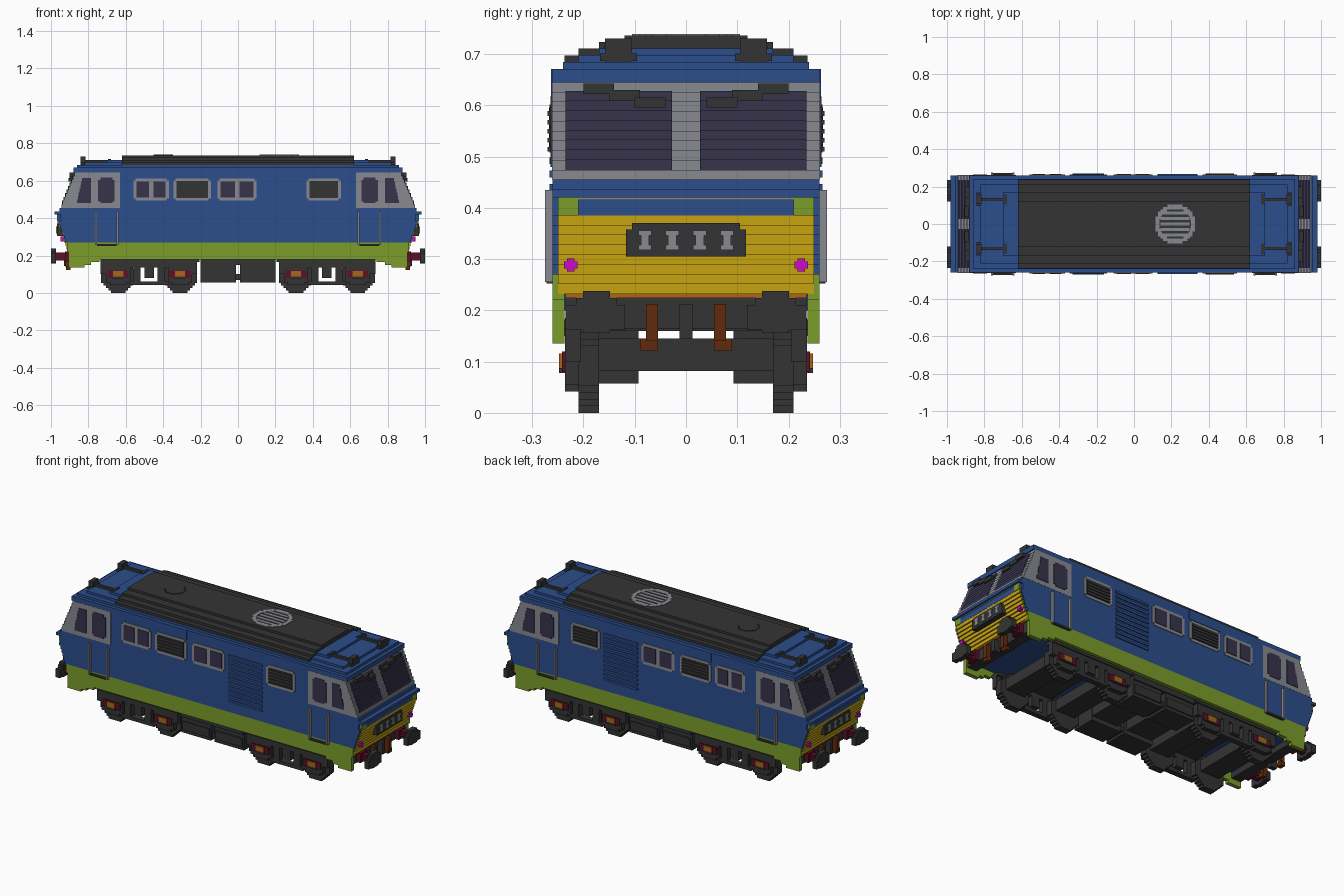
import bpy, bmesh, math

cube = bpy.data.objects.get("Cube")
if cube:
    bpy.data.objects.remove(cube, do_unlink=True)

V = 0.0132          # size of one block step


def material(name, r, g, b):
    m = bpy.data.materials.new(name)
    m.use_nodes = True
    m.diffuse_color = (r, g, b, 1)
    m.node_tree.nodes["Principled BSDF"].inputs["Base Color"].default_value = (r, g, b, 1)
    return m


BLUE = material("body blue", 0.025, 0.075, 0.26)
GREEN = material("skirt green", 0.20, 0.34, 0.024)
YELLOW = material("warning yellow", 0.57, 0.37, 0.005)
GREY = material("trim grey", 0.245, 0.255, 0.28)
DARK = material("dark grey", 0.034, 0.034, 0.034)
GLASS = material("window glass", 0.038, 0.034, 0.073)
RED = material("crimson", 0.11, 0.005, 0.02)
ORANGE = material("axle orange", 0.40, 0.13, 0.009)
BROWN = material("hose brown", 0.12, 0.024, 0.004)
PINK = material("lamp magenta", 0.60, 0.003, 0.58)


def build(name, mat, boxes, mirror=""):
    """One object from boxes (x0, x1, y0, y1, z0, z1), mirrored over the given axes."""
    bm = bmesh.new()
    for sx in ((1, -1) if "x" in mirror else (1,)):
        for sy in ((1, -1) if "y" in mirror else (1,)):
            for x0, x1, y0, y1, z0, z1 in boxes:
                vs = bmesh.ops.create_cube(bm, size=1)["verts"]
                for v in vs:
                    v.co.x = sx * ((x0 + x1) / 2 + v.co.x * (x1 - x0))
                    v.co.y = sy * ((y0 + y1) / 2 + v.co.y * (y1 - y0))
                    v.co.z = (z0 + z1) / 2 + v.co.z * (z1 - z0)
    bmesh.ops.recalc_face_normals(bm, faces=bm.faces)
    me = bpy.data.meshes.new(name)
    bm.to_mesh(me)
    bm.free()
    me.materials.append(mat)
    ob = bpy.data.objects.new(name, me)
    bpy.context.collection.objects.link(ob)
    return ob


def disc(cu, cv, r):
    """Rows (u0, u1, v0, v1) that make a stepped circle."""
    n = max(3, round(2 * r / V))
    h = 2 * r / n
    rows = []
    for i in range(n):
        v = -r + h * (i + 0.5)
        w = max(1, round(math.sqrt(r * r - v * v) / V)) * V
        rows.append((cu - min(w, r), cu + min(w, r), cv + v - h / 2, cv + v + h / 2))
    return rows


def layers(z0, z1, n):
    h = (z1 - z0) / n
    return [(z0 + i * h, z0 + (i + 1) * h) for i in range(n)]


def nose(z):        # end of the lower nose at a height
    return 0.91 + (z - 0.23) * 0.36


def screen(z):      # end of the sloping cab front at a height
    return 0.945 - (z - 0.455) * 0.42


# Main body, stepped at both ends
body = [(-nose(a), nose(a), -0.26, 0.26, a, b) for a, b in layers(0.27, 0.385, 6)]
body += [(-0.965, 0.965, -0.25, 0.25, 0.385, 0.42), (-0.95, 0.95, -0.26, 0.26, 0.385, 0.42),
         (-0.98, 0.98, -0.26, 0.26, 0.42, 0.436), (-0.955, 0.955, -0.26, 0.26, 0.436, 0.455),
         (-0.64, 0.64, -0.26, 0.26, 0.455, 0.645)]
build("body_shell", BLUE, body)
build("floor", BLUE, [(-0.86, 0.86, -0.24, 0.24, 0.20, 0.28)])

# Blue roof edge, narrowing in steps
build("roof_edge", BLUE, [
    (-0.88, 0.88, -0.26, 0.26, 0.645, 0.671), (-0.86, 0.86, -0.24, 0.24, 0.671, 0.685),
    (-0.82, 0.82, -0.21, 0.21, 0.685, 0.698), (-0.70, 0.70, -0.17, 0.17, 0.698, 0.711),
    (-0.345, -0.145, -0.263, 0.263, 0.615, 0.671)])

# Dark roof panel, access hatch and fan grille
build("roof_panel", DARK, [(-0.62, 0.62, -y, y, z, z + 0.0135) for y, z in
                           ((0.237, 0.684), (0.21, 0.697), (0.17, 0.710), (0.12, 0.7225))])
build("roof_hatch", DARK, [(u0, u1, v0, v1, 0.73, 0.739) for u0, u1, v0, v1 in disc(-0.4, 0, 0.055)])
ring = []
for u0, u1, v0, v1 in disc(0.22, 0, 0.105):
    v = (v0 + v1) / 2
    w = math.sqrt(max(0, 0.085 ** 2 - v * v))
    if w < 0.02:
        ring.append((u0, u1, v0, v1, 0.71, 0.739))
    else:
        ring += [(u0, 0.22 - w, v0, v1, 0.71, 0.739), (0.22 + w, u1, v0, v1, 0.71, 0.739)]
ring += [(0.22 - 0.078, 0.22 + 0.078, y - 0.008, y + 0.008, 0.71, 0.738)
         for y in (-0.06, -0.03, 0, 0.03, 0.06)]
build("roof_fan_grille", GREY, ring)

# Roof horns
build("horn_pipe", DARK, [(0.68, 0.83, 0.125, 0.14, 0.69, 0.712), (0.68, 0.695, 0.105, 0.16, 0.69, 0.715)], "xy")
build("horn_bell", DARK, [(0.815, 0.842, *r) for r in disc(0.132, 0.694, 0.036)], "xy")

# Green skirt, open underneath, deeper at the ends
build("skirt", GREEN, [(0, 0.905, 0.237, 0.26, 0.18, 0.271), (0.82, 0.905, 0.237, 0.26, 0.135, 0.18),
                       (0.785, 0.82, 0.237, 0.26, 0.15, 0.18), (0.74, 0.785, 0.237, 0.26, 0.165, 0.18),
                       (0.90, 0.915, 0.237, 0.26, 0.22, 0.271)], "xy")

# Yellow nose panel
build("nose_panel", YELLOW, [(0.85, nose(a) + 0.005, -0.25, 0.25, a, b)
                             for a, b in layers(0.232, 0.385, 8)], "x")
build("nose_lower_line", ORANGE, [(0.86, 0.912, -0.235, 0.235, 0.224, 0.232)], "x")
build("nose_corner_patch", GREEN, [(0.94, 0.968, 0.21, 0.25, 0.385, 0.42)], "xy")
build("nose_trim_line", GREY, [(0.95, 0.968, -0.21, 0.21, 0.415, 0.42)], "x")
build("indicator_panel", DARK, [(0.93, 0.968, -0.117, 0.117, 0.305, 0.358),
                                (0.93, 0.968, -0.105, 0.105, 0.358, 0.37)], "x")
blinds = []
for y in (-0.08, -0.027, 0.027, 0.08):
    blinds += [(0.96, 0.972, y - 0.008, y + 0.008, 0.32, 0.356)]
    blinds += [(0.96, 0.972, y - 0.013, y + 0.013, z, z + 0.01) for z in (0.318, 0.346)]
build("indicator_blinds", GREY, blinds, "x")
build("marker_lamp", PINK, [(0.92, 0.95, 0.212, 0.238, 0.282, 0.295),
                            (0.92, 0.95, 0.218, 0.232, 0.276, 0.301)], "xy")

# Cab window frames and glass on the sloping front and the sides
slope = layers(0.455, 0.645, 10)
build("cab_frame", GREY, [(0.63, screen(a), -0.261, 0.261, a, b) for a, b in slope], "x")
build("windscreen", GLASS, [(screen(a) - 0.03, screen(a) + 0.004, 0.027, 0.235, a, b + 0.002)
                            for a, b in layers(0.474, 0.626, 8)], "xy")
build("cab_side_window", GLASS, [(0.785, 0.86 - (a - 0.48) * 0.22, 0.25, 0.264, a, b)
                                 for a, b in layers(0.48, 0.615, 7)], "xy")
build("door_window", GLASS, [(0.66, 0.748, 0.25, 0.264, 0.49, 0.605),
                             (0.672, 0.736, 0.25, 0.264, 0.48, 0.617)], "xy")
build("wipers", DARK, [(0.87, 0.905, 0.04, 0.10, 0.595, 0.615), (0.865, 0.90, 0.09, 0.15, 0.608, 0.63),
                       (0.86, 0.90, 0.14, 0.20, 0.622, 0.643)], "xy")

# Cab door handrails
build("door_handrail", GREY, [(x - 0.005, x + 0.005, 0.255, 0.275, 0.255, 0.435) for x in (0.645, 0.76)], "xy")
build("door_step", DARK, [(0.65, 0.755, 0.255, 0.272, 0.252, 0.262)], "xy")


# Side windows and grilles
def framed(x0, x1):
    return [(x0, x1, 0.25, 0.264, 0.505, 0.60), (x0 + 0.012, x1 - 0.012, 0.25, 0.264, 0.493, 0.612)]


grilles = ((-0.345, -0.145), (0.365, 0.55))
doubles = ((-0.56, -0.37), (-0.11, 0.10))
build("side_window_frames", GREY, [b for p in grilles + doubles for b in framed(*p)], "y")
panes, slats = [], []
for x0, x1 in doubles:
    mid = (x0 + x1) / 2
    panes += [(x0 + 0.017, mid - 0.012, 0.25, 0.267, 0.51, 0.596),
              (mid + 0.012, x1 - 0.017, 0.25, 0.267, 0.51, 0.596)]
for x0, x1 in grilles:
    slats.append((x0 + 0.016, x1 - 0.016, 0.25, 0.266, 0.508, 0.598))
    slats += [(x0 + 0.016, x1 - 0.016, 0.25, 0.270, a, a + 0.009) for a, b in layers(0.51, 0.597, 5)]
build("side_window_glass", GLASS, panes, "y")
build("side_window_slats", DARK, slats, "y")
build("side_louvre", BLUE, [(0.125, 0.34, 0.25, 0.266, a, a + 0.013) for a, b in layers(0.33, 0.615, 11)], "y")

# Buffers, buffer beam, hoses and coupling
build("buffer_beam", DARK, [(0.84, 0.90, -0.235, 0.235, 0.165, 0.225)], "x")
build("buffer_shank", RED, [(0.89, 0.975, *r) for r in disc(0.175, 0.195, 0.021)]
      + [(0.89, 0.925, 0.145, 0.205, 0.168, 0.222)], "xy")
build("buffer_head", DARK, [(0.972, 1.0, *r) for r in disc(0.175, 0.197, 0.041)]
      + [(0.972, 1.0, 0.12, 0.235, 0.162, 0.21)], "xy")
build("brake_hose", BROWN, [(0.90, 0.925, 0.055, 0.078, 0.14, 0.212),
                            (0.895, 0.92, 0.055, 0.09, 0.122, 0.145)], "xy")
build("coupling", DARK, [(0.89, 0.93, -0.013, 0.013, 0.145, 0.212)], "x")

# Bogies with stepped wheels
WHEELS = (0.31, 0.64)
wheels, frame, red, orange = [], [], [], []
for cx in WHEELS:
    wheels += [(u0, u1, 0.17, 0.21, v0, v1) for u0, u1, v0, v1 in disc(cx, 0.092, 0.092)]
    wheels.append((cx - 0.06, cx + 0.06, 0, 0.18, 0.082, 0.145))
    frame += [(cx - 0.065, cx + 0.065, 0.205, 0.236, 0.055, 0.15),
              (cx - 0.045, cx + 0.045, 0.205, 0.236, 0.042, 0.06),
              (cx - 0.03, cx + 0.03, 0.23, 0.248, 0.078, 0.088)]
    red.append((cx - 0.055, cx + 0.055, 0.21, 0.242, 0.08, 0.12))
    orange.append((cx - 0.027, cx + 0.027, 0.21, 0.248, 0.086, 0.116))
frame += [(0.22, 0.735, 0.205, 0.236, 0.135, 0.185), (0.205, 0.735, 0.19, 0.242, 0.165, 0.182),
          (0.70, 0.735, 0.205, 0.236, 0.10, 0.15), (0.22, 0.25, 0.205, 0.236, 0.10, 0.15),
          (0.37, 0.58, 0.205, 0.236, 0.042, 0.062), (0.39, 0.43, 0.205, 0.236, 0.05, 0.15),
          (0.52, 0.56, 0.205, 0.236, 0.05, 0.15), (0.45, 0.50, 0.205, 0.236, 0.08, 0.14),
          (0.38, 0.57, 0.0, 0.21, 0.16, 0.205)]
build("wheels", DARK, wheels, "xy")
build("bogie_frame", DARK, frame, "xy")
build("axle_box", RED, red, "xy")
build("axle_cap", ORANGE, orange, "xy")

# Battery boxes and tanks between the bogies
build("underfloor_tanks", DARK, [(0.012, 0.20, 0.093, 0.23, 0.057, 0.20), (0.03, 0.195, 0.0, 0.10, 0.082, 0.145),
                                 (0.02, 0.19, 0.22, 0.236, 0.075, 0.125),
                                 (0.0, 0.20, 0.10, 0.238, 0.15, 0.182),
                                 (0.0, 0.02, 0.10, 0.22, 0.07, 0.10)], "xy")
